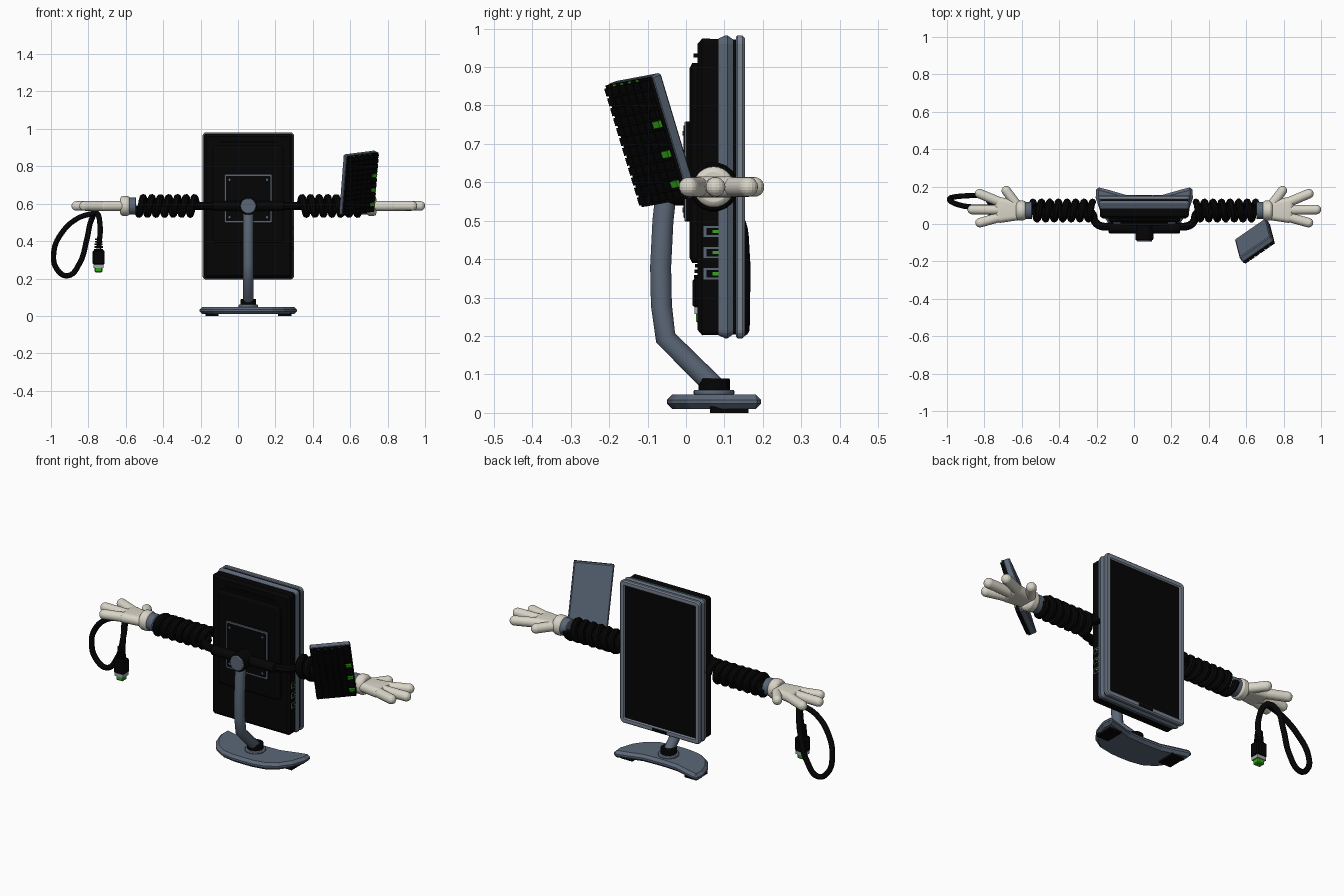
import bpy, bmesh, math
from mathutils import Vector, Matrix

cube = bpy.data.objects.get("Cube")
if cube:
    bpy.data.objects.remove(cube)

CX, ARM_Y, ARM_Z = 0.055, 0.072, 0.588   # model's mirror line and arm axis
SIDES = ((1, "left"), (-1, "right"))


def material(name, rgb):
    m = bpy.data.materials.new(name)
    m.use_nodes = True
    m.diffuse_color = (*rgb, 1)
    bsdf = next(n for n in m.node_tree.nodes if n.type == 'BSDF_PRINCIPLED')
    bsdf.inputs["Base Color"].default_value = (*rgb, 1)
    return m


SLATE = material("slate grey", (0.105, 0.135, 0.185))
PALE = material("pale slate", (0.19, 0.225, 0.285))
BLACK = material("black plastic", (0.0015, 0.0015, 0.0015))
CREAM = material("cream glove", (0.69, 0.66, 0.57))
GREEN = material("green", (0.035, 0.39, 0.01))
METAL = material("light metal", (0.38, 0.40, 0.43))


def finish(name, bm, mats, smooth=False, bevel=0, segments=1):
    bmesh.ops.recalc_face_normals(bm, faces=bm.faces)
    me = bpy.data.meshes.new(name)
    bm.to_mesh(me)
    bm.free()
    ob = bpy.data.objects.new(name, me)
    bpy.context.collection.objects.link(ob)
    for m in mats:
        me.materials.append(m)
    if bevel:
        mod = ob.modifiers.new("bevel", 'BEVEL')
        mod.width, mod.segments = bevel, segments
        mod.limit_method, mod.angle_limit = 'ANGLE', math.radians(50)
    if smooth:
        bpy.ops.object.select_all(action='DESELECT')
        ob.select_set(True)
        bpy.context.view_layer.objects.active = ob
        bpy.ops.object.shade_smooth_by_angle(angle=math.radians(40))
    return ob


def add_box(bm, center, size):
    mat = Matrix.Translation(center) @ Matrix.Diagonal((*size, 1))
    verts = bmesh.ops.create_cube(bm, size=1, matrix=mat)["verts"]
    return {f for v in verts for f in v.link_faces}


def box(name, center, size, mat, bevel=0):
    bm = bmesh.new()
    add_box(bm, center, size)
    return finish(name, bm, [mat], bevel=bevel)


def cylinder(name, a, b, r, mat, bevel=0):
    a, b = Vector(a), Vector(b)
    bm = bmesh.new()
    rot = (b - a).to_track_quat('Z', 'Y').to_matrix().to_4x4()
    bmesh.ops.create_cone(bm, cap_ends=True, segments=28, radius1=r, radius2=r,
                          depth=(b - a).length, matrix=Matrix.Translation((a + b) / 2) @ rot)
    return finish(name, bm, [mat], True, bevel, 2)


def tube(name, pts, r, mat, kind='POLY', res=2):
    cu = bpy.data.curves.new(name, 'CURVE')
    cu.dimensions, cu.bevel_depth, cu.bevel_resolution = '3D', r, res
    cu.use_fill_caps = True
    cu.resolution_u = 6
    sp = cu.splines.new(kind)
    if kind == 'BEZIER':
        sp.bezier_points.add(len(pts) - 1)
        for p, co in zip(sp.bezier_points, pts):
            p.co, p.handle_left_type, p.handle_right_type = co, 'AUTO', 'AUTO'
    else:
        sp.points.add(len(pts) - 1)
        for p, co in zip(sp.points, pts):
            p.co = (*co, 1)
    tmp = bpy.data.objects.new(name + "_path", cu)
    bm = bmesh.new()
    bm.from_mesh(tmp.to_mesh())
    tmp.to_mesh_clear()
    bpy.data.objects.remove(tmp)
    return finish(name, bm, [mat], True)


def blob(name, balls, mat):
    """Rounded solid wrapped around a few balls (x, y, z, r)."""
    bm = bmesh.new()
    for x, y, z, r in balls:
        bmesh.ops.create_uvsphere(bm, u_segments=16, v_segments=10, radius=r,
                                  matrix=Matrix.Translation((x, y, z)))
    res = bmesh.ops.convex_hull(bm, input=bm.verts)
    junk = {g for g in res["geom_interior"] if isinstance(g, bmesh.types.BMVert)}
    bmesh.ops.delete(bm, geom=list(junk), context='VERTS')
    return finish(name, bm, [mat], True)


def panel(name, steps, mats, cap_mat=0, half=(0.245, 0.394), z=0.588, rad=0.022):
    """Rounded upright slab lofted along y from (y, inset) steps."""
    bm = bmesh.new()
    loops = []
    for y, inset in steps:
        r = max(rad - inset, 0.004)
        w, h = half[0] - inset - r, half[1] - inset - r
        loop = []
        for q, (sx, sz) in enumerate(((1, 1), (-1, 1), (-1, -1), (1, -1))):
            for k in range(5):
                a = math.pi / 2 * (q + k / 4)
                loop.append(bm.verts.new((CX + sx * w + r * math.cos(a), y,
                                          z + sz * h + r * math.sin(a))))
        loops.append(loop)
    for a, b in zip(loops, loops[1:]):
        for i in range(len(a)):
            j = (i + 1) % len(a)
            bm.faces.new((a[i], a[j], b[j], b[i]))
    bm.faces.new(loops[0])
    bm.faces.new(loops[-1]).material_index = cap_mat
    return finish(name, bm, mats)


# Monitor: rear shell, ridged frame, bezel with recessed screen
panel("rear_shell", [(0.03, 0.022), (0.042, 0.008), (0.132, 0.010)], [BLACK])
panel("monitor_frame", [(0.084, 0.008), (0.102, 0), (0.108, 0), (0.122, 0.01)], [SLATE])
panel("screen_bezel", [(0.130, 0.004), (0.134, 0), (0.147, 0), (0.153, 0.006),
                       (0.153, 0.024), (0.147, 0.030)], [PALE, BLACK], 1)
box("bezel_badge", (CX, 0.1525, 0.208), (0.085, 0.007, 0.014), BLACK)
panel("rear_cover", [(0.009, 0.014), (0.016, 0), (0.032, 0)], [BLACK],
      half=(0.19, 0.26), z=0.65)
box("vent_slat", (CX, 0.026, 0.93), (0.3, 0.012, 0.01), BLACK)

# Mounting plate with thin rim and screws
panel("mount_backing", [(0, 0), (0.014, 0)], [BLACK], half=(0.128, 0.130), z=0.628, rad=0.008)
panel("mount_rim", [(-0.004, 0.001), (0.0005, 0)], [SLATE], half=(0.128, 0.130), z=0.628, rad=0.008)
panel("mount_plate", [(-0.007, 0.002), (0.01, 0)], [BLACK], half=(0.120, 0.122), z=0.628, rad=0.008)
for sx in (-1, 1):
    for sz in (-1, 1):
        p = (CX + sx * 0.1, 0, 0.628 + sz * 0.1)
        cylinder("mount_screw", p, (p[0], -0.009, p[2]), 0.006, SLATE)

# Side ports
for z in (0.472, 0.417, 0.362):
    box("port_rim", (CX + 0.234, 0.066, z), (0.008, 0.040, 0.029), SLATE)
    box("port_opening", (CX + 0.236, 0.069, z), (0.007, 0.032, 0.019), BLACK)
    box("port_tongue", (CX + 0.238, 0.077, z), (0.006, 0.015, 0.008), GREEN)

# Base: bowed foot with chamfered rim and pads
half_outline = [(0, -0.05), (0.06, -0.048), (0.13, -0.035), (0.19, 0.003), (0.235, 0.065),
                (0.26, 0.14), (0.256, 0.199), (0.19, 0.182), (0.10, 0.156), (0, 0.152)]
outline = half_outline + [(-x, y) for x, y in half_outline[-2:0:-1]]
bm = bmesh.new()
foot = bm.faces.new([bm.verts.new((CX + x, y, 0.01)) for x, y in outline])
ext = bmesh.ops.extrude_face_region(bm, geom=[foot])["geom"]
bmesh.ops.translate(bm, vec=(0, 0, 0.038), verts=[v for v in ext if isinstance(v, bmesh.types.BMVert)])
finish("base", bm, [SLATE], bevel=0.014)
for s, side in SIDES:
    box(side + "_foot_pad", (CX + s * 0.195, 0.112, 0.008), (0.07, 0.1, 0.016), BLACK)
cylinder("base_ring", (CX, 0.073, 0.046), (CX, 0.073, 0.06), 0.053, SLATE, 0.004)
cylinder("base_collar", (CX, 0.073, 0.055), (CX, 0.073, 0.09), 0.041, BLACK, 0.003)

# Bent post and hinge
tube("stand_post", [(CX, y, z) for y, z in ((0.078, 0.065), (-0.053, 0.195), (-0.064, 0.28),
     (-0.066, 0.38), (-0.06, 0.5), (-0.05, 0.59))], 0.028, SLATE, res=5)
cylinder("hinge_barrel", (CX, -0.085, ARM_Z), (CX, 0.01, ARM_Z), 0.048, BLACK, 0.004)
cylinder("hinge_cap", (CX, -0.094, ARM_Z), (CX, -0.08, ARM_Z), 0.041, SLATE, 0.004)
cylinder("shoulder_bar", (CX - 0.19, -0.024, ARM_Z), (CX + 0.19, -0.024, ARM_Z), 0.026, BLACK, 0.004)

# Arms, cuffs and gloved hands
TURNS, STEPS = 7, 18
for s, side in SIDES:
    def at(d, y=ARM_Y, z=ARM_Z):
        return (CX + s * d, y, z)
    tube(side + "_shoulder", [at(0.17, -0.014), at(0.24, -0.008), at(0.268, 0.02),
                              at(0.275, 0.05), at(0.30, ARM_Y)], 0.021, BLACK, 'BEZIER')
    coil = []
    for i in range(TURNS * STEPS + 1):
        a = 2 * math.pi * i / STEPS
        coil.append(at(0.276 + 0.32 * i / (TURNS * STEPS),
                       ARM_Y + 0.046 * math.cos(a), ARM_Z + 0.046 * math.sin(a)))
    tube(side + "_coil_arm", coil, 0.0185, BLACK)
    cylinder(side + "_cuff_ring", at(0.6), at(0.645), 0.046, SLATE, 0.004)
    cylinder(side + "_glove_cuff", at(0.633), at(0.685), 0.053, CREAM, 0.014)
    blob(side + "_palm", [(*at(d, y), r) for d, y, r in (
        (0.67, 0.048, 0.027), (0.67, 0.097, 0.027), (0.77, 0.033, 0.027), (0.775, 0.118, 0.027))], CREAM)
    for part, root, tip in (("thumb", (0.68, 0.1), (0.738, 0.178)),
                            ("first_finger", (0.76, 0.112), (0.88, 0.162)),
                            ("middle_finger", (0.77, 0.075), (0.92, 0.077)),
                            ("last_finger", (0.76, 0.04), (0.878, 0.007))):
        blob(f"{side}_{part}", [(*at(*root), 0.026), (*at(*tip), 0.0255)], CREAM)

# Cable held in the right hand, with its plug
tube("cable", [(-0.75, 0.09, 0.555), (-0.86, 0.09, 0.52), (-0.945, 0.105, 0.44), (-0.985, 0.128, 0.34),
               (-0.968, 0.143, 0.25), (-0.91, 0.150, 0.215), (-0.848, 0.152, 0.28), (-0.808, 0.152, 0.41),
               (-0.785, 0.135, 0.51), (-0.757, 0.09, 0.55), (-0.738, 0.055, 0.49), (-0.745, 0.05, 0.36)],
     0.0145, BLACK, 'BEZIER', 3)
PX, PY = -0.745, 0.045
for i in range(5):
    z = 0.35 + i * 0.014
    cylinder("strain_relief", (PX, PY, z), (PX, PY, z + 0.009), 0.024 - i * 0.0012, BLACK)
box("plug_body", (PX, PY, 0.312), (0.064, 0.056, 0.08), BLACK, 0.008)
box("plug_shell", (PX, PY, 0.267), (0.054, 0.046, 0.02), METAL)
box("plug_tip", (PX, PY, 0.249), (0.042, 0.038, 0.032), GREEN, 0.005)

# Keyboard leaning by the left arm: local x across, -y out of the keys, z along
up = Vector((0.025, -0.096, 0.32)).normalized()
across = Vector((0.17, 0.12, 0.015))
across = (across - across.dot(up) * up).normalized()
frame = Matrix((across, up.cross(across), up)).transposed().to_4x4()
frame.translation = (0.647, -0.092, 0.709)
shell = box("keyboard_shell", (0, 0.006, 0), (0.204, 0.036, 0.335), SLATE, 0.006)
tray = box("keyboard_tray", (0, -0.013, 0), (0.2, 0.010, 0.331), BLACK)
ROWS, COLS = 12, 6
bm = bmesh.new()
for r in range(ROWS):
    for c in range(COLS):
        pos = ((c - (COLS - 1) / 2) * 0.0328, -0.021, (r - (ROWS - 1) / 2) * 0.027)
        lit = c == COLS - 1 and r in (1, 4, 7)
        for f in add_box(bm, pos, (0.029, 0.012, 0.018 if lit else 0.021)):
            f.material_index = int(lit)
keys = finish("keyboard_keys", bm, [BLACK, GREEN])
bm = bmesh.new()
for i in range(4):
    add_box(bm, (-0.06 + i * 0.035, -0.0165, 0.162), (0.012, 0.004, 0.005))
lights = finish("keyboard_lights", bm, [GREEN])
for ob in (shell, tray, keys, lights):
    ob.matrix_world = frame
